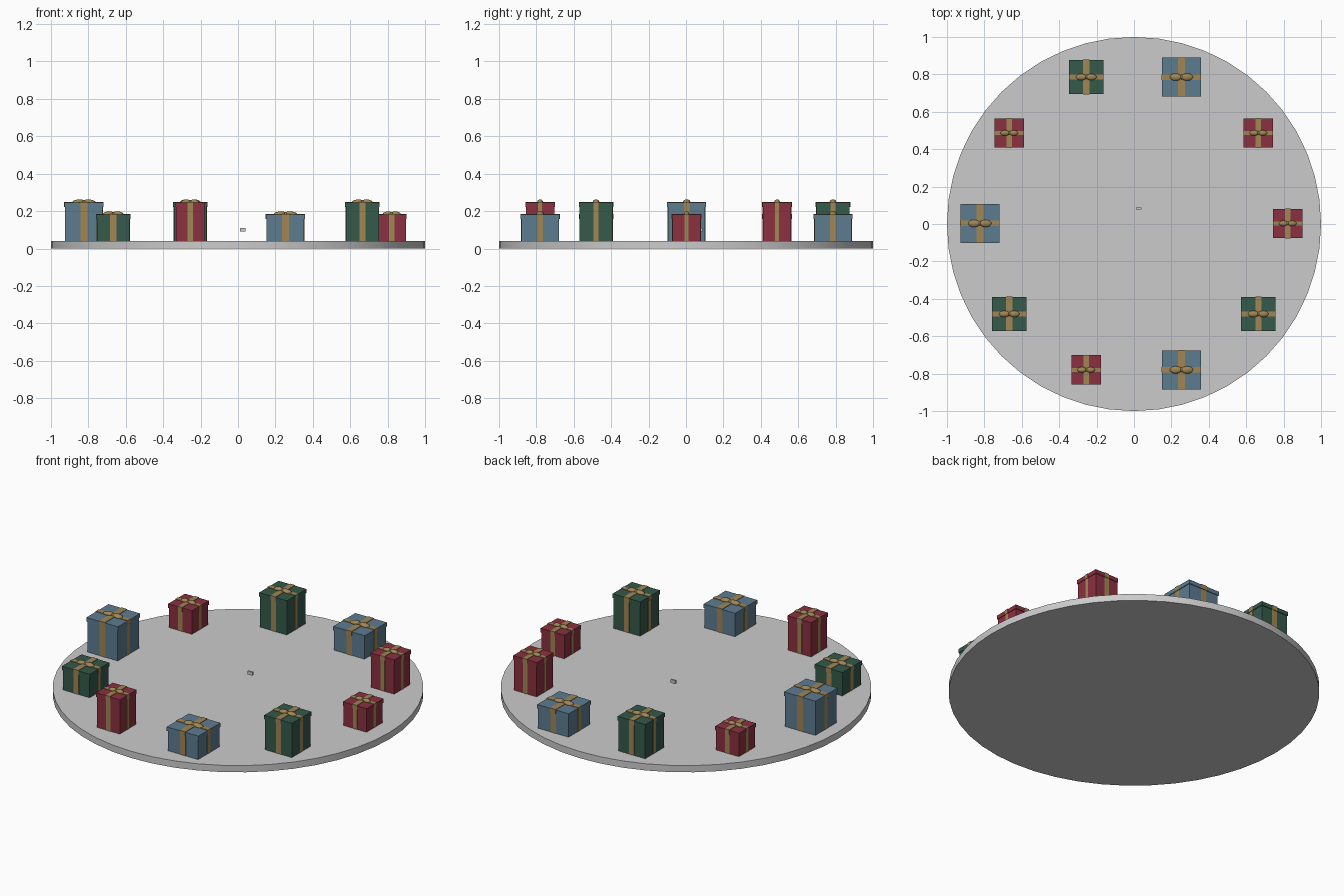
import bpy, math

if "Cube" in bpy.data.objects:
    bpy.data.objects.remove(bpy.data.objects["Cube"])

def material(name, rgb):
    m = bpy.data.materials.new(name)
    m.diffuse_color = (*rgb, 1)
    m.use_nodes = True
    m.node_tree.nodes["Principled BSDF"].inputs["Base Color"].default_value = m.diffuse_color
    return m

RED = material("red_paper", (0.26, 0.03, 0.05))
BLUE = material("blue_paper", (0.11, 0.20, 0.28))
GREEN = material("green_paper", (0.035, 0.10, 0.07))
GOLD = material("gold_ribbon", (0.35, 0.24, 0.09))

def box(name, x, y, z0, z1, sx, sy, mat=None):
    bpy.ops.mesh.primitive_cube_add(size=1, location=(x, y, (z0 + z1) / 2))
    o = bpy.context.object
    o.name = name
    o.scale = (sx, sy, z1 - z0)
    if mat:
        o.data.materials.append(mat)
    return o

def ball(name, loc, scale, tilt=0):
    bpy.ops.mesh.primitive_uv_sphere_add(segments=16, ring_count=8, radius=1,
                                         location=loc, rotation=(0, tilt, 0))
    o = bpy.context.object
    o.name = name
    o.scale = scale
    o.data.materials.append(GOLD)
    bpy.ops.object.shade_smooth_by_angle()

def gift(n, x, y, w, top, mat):
    base, lid = 0.04, top - 0.024
    b = 0.96 * w
    # wrapped body and lid
    box(f"gift_body_{n}", x, y, base, lid, b, b, mat)
    box(f"gift_lid_{n}", x, y, lid, top, w, w, mat)
    # crossing ribbons on the body and over the lid
    for tag, s, z0, z1, e in (("body", b, base, lid, 0.003), ("lid", w, lid, top + 0.003, 0.002)):
        box(f"{tag}_ribbon_wide_{n}", x, y, z0, z1, 0.18 * w, s + e, GOLD)
        box(f"{tag}_ribbon_narrow_{n}", x, y, z0, z1, s + e, 0.14 * w, GOLD)
    # two bow loops and a knot
    for side in (-1, 1):
        ball(f"bow_loop_{n}", (x + side * 0.15 * w, y, top + 0.004),
             (0.155 * w, 0.095 * w, 0.012), side * 0.12)
    ball(f"bow_knot_{n}", (x, y, top + 0.004), (0.05 * w, 0.06 * w, 0.01))

# round base plate
bpy.ops.mesh.primitive_cylinder_add(vertices=48, radius=1, depth=0.04, location=(0, 0, 0.02))
bpy.context.object.name = "base_plate"
bpy.ops.object.shade_smooth_by_angle()

# ring of gifts, cycling colour and height
styles = ((RED, 0.157), (BLUE, 0.208), (GREEN, 0.183))
for i in range(10):
    a = math.radians(36 * (i + 1))
    mat, w = styles[i % 3]
    gift(i, 0.823 * math.cos(a) - 0.001, 0.823 * math.sin(a) + 0.003, w,
         0.246 if i % 2 == 0 else 0.182, mat)

# tiny floating tag
box("small_tag", 0.025, 0.082, 0.09, 0.11, 0.03, 0.01)
